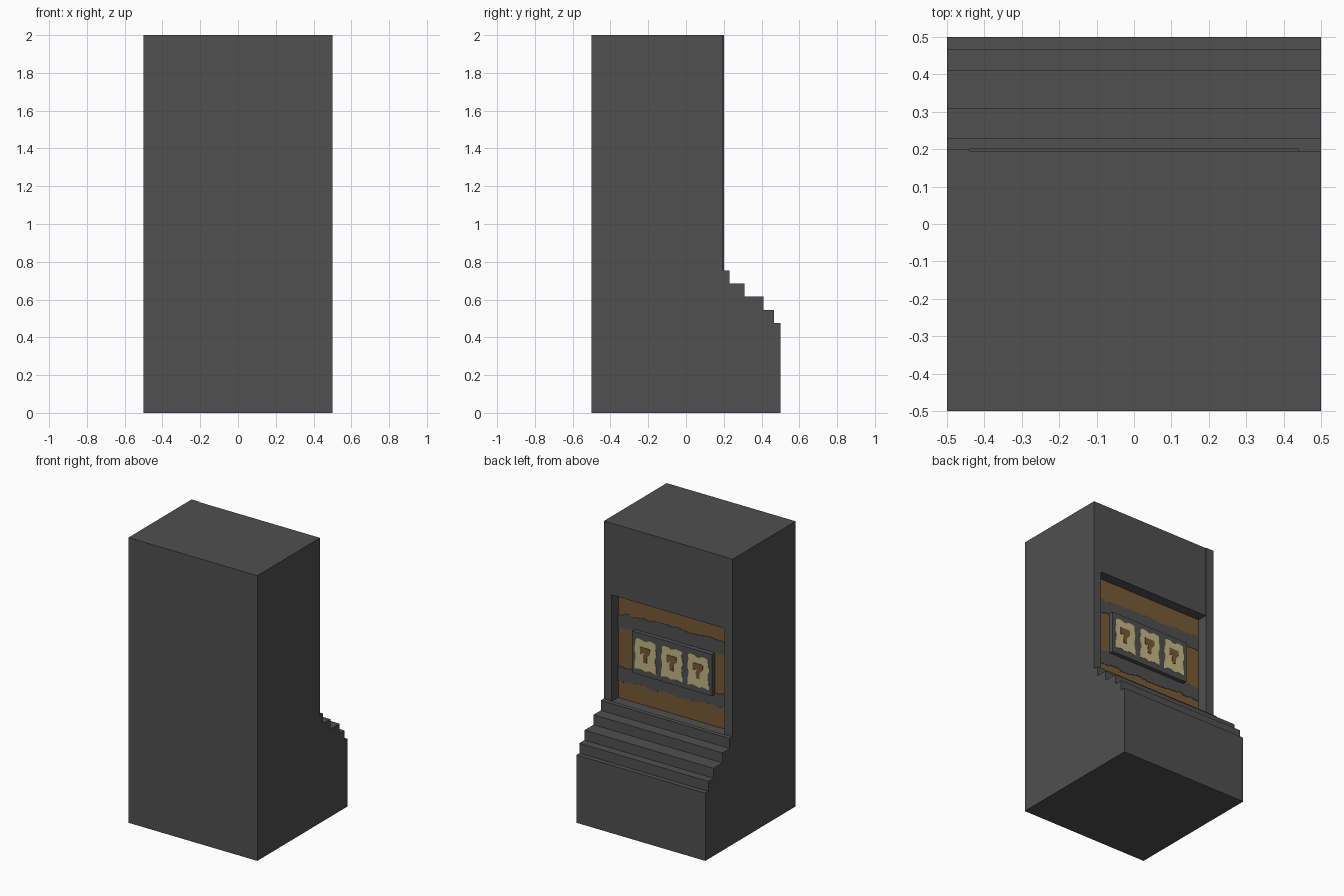
import bpy, bmesh, math, random
from mathutils import Vector

random.seed(4)
cube = bpy.data.objects.get("Cube")
if cube:
    bpy.data.objects.remove(cube, do_unlink=True)


def material(name, r, g, b):
    m = bpy.data.materials.new(name)
    m.use_nodes = True
    m.diffuse_color = (r, g, b, 1)
    m.node_tree.nodes["Principled BSDF"].inputs["Base Color"].default_value = (r, g, b, 1)
    return m


GREY = material("charcoal_grey", 0.08, 0.08, 0.08)
BROWN = material("warm_brown", 0.19, 0.10, 0.037)
CREAM = material("pale_cream", 0.55, 0.48, 0.24)


def prism(name, points, direction, mat):
    """Solid made from a flat outline pushed along a direction."""
    bm = bmesh.new()
    face = bm.faces.new([bm.verts.new(p) for p in points])
    out = bmesh.ops.extrude_face_region(bm, geom=[face])
    bmesh.ops.translate(bm, vec=Vector(direction),
                        verts=[v for v in out["geom"] if isinstance(v, bmesh.types.BMVert)])
    bmesh.ops.recalc_face_normals(bm, faces=bm.faces)
    mesh = bpy.data.meshes.new(name)
    bm.to_mesh(mesh)
    bm.free()
    mesh.materials.append(mat)
    obj = bpy.data.objects.new(name, mesh)
    bpy.context.scene.collection.objects.link(obj)
    return obj


def box(name, x0, x1, y0, y1, z0, z1, mat):
    outline = [(x0, y0, z0), (x1, y0, z0), (x1, y0, z1), (x0, y0, z1)]
    return prism(name, outline, (0, y1 - y0, 0), mat)


def plate(name, outline, y, mat, thick=0.003):
    """Thin painted plate standing on a wall that faces +y."""
    return prism(name, [(x, y, z) for x, z in outline], (0, thick, 0), mat)


# Cabinet with a stepped lower front
top, step = 0.755, 0.07
profile = [(-0.5, 0), (0.5, 0)]
depths = [0.5, 0.467, 0.41, 0.31, 0.23, 0.195]
for i in range(len(depths) - 1):
    z = top - step * (4 - i)
    profile += [(depths[i], z), (depths[i + 1], z)]
profile += [(0.195, 2), (-0.5, 2)]
cabinet = prism("cabinet", [(-0.5, y, z) for y, z in profile], (1, 0, 0), GREY)

# Display recess
cutter = box("recess_cutter", -0.44, 0.44, 0.12, 0.2, 0.75, 1.497, GREY)
cutter.hide_render = True
cut = cabinet.modifiers.new("recess", 'BOOLEAN')
cut.operation, cut.solver, cut.object = 'DIFFERENCE', 'EXACT', cutter
bpy.context.view_layer.objects.active = cabinet
bpy.ops.object.modifier_apply(modifier=cut.name)
bpy.data.objects.remove(cutter, do_unlink=True)

# Slightly raised side strip
box("side_strip", -0.5, -0.44, 0.195, 0.2, top, 2, GREY)

# Brown backing panel in the recess
box("backing_panel", -0.44, 0.44, 0.12, 0.122, 0.75, 1.497, BROWN)


# Ragged grey stripes across the backing
def ragged_edge(z, slope, count=20):
    edge = []
    for i in range(count):
        x0, x1 = (-0.44 + 0.88 * (i + k) / count for k in (0, 1))
        h = z - slope * (x0 + x1) / 2 + random.choice((-1, 0, 1)) * 0.007
        edge += [(x0, h), (x1, h)]
    return edge


for name, low, high in (("lower_stripe", 0.885, 0.98), ("upper_stripe", 1.262, 1.357)):
    outline = ragged_edge(low, 0.03) + ragged_edge(high, 0.03)[::-1]
    plate(name, outline, 0.122, GREY)

# Raised reel window
box("reel_window", -0.31, 0.31, 0.12, 0.155, 0.972, 1.265, GREY)

# Three ragged reels, each with a hooked symbol
symbol = [(0.04, 0.055), (-0.035, 0.055), (-0.038, 0.02), (-0.012, -0.01),
          (-0.012, -0.05), (0.014, -0.05), (0.018, -0.01), (0.008, 0.015),
          (0.025, 0.015), (0.025, 0.005), (0.04, 0.005)]
STEPS = 28
for name, cx in (("left", -0.205), ("middle", 0.0), ("right", 0.205)):
    reel = []
    for i in range(STEPS):
        a = math.tau * (i + 0.5) / STEPS
        c, s = math.cos(a), math.sin(a)
        k = 1 / max(abs(c), abs(s))
        k -= 0.09 * (i % 4 // 2) + random.uniform(0, 0.05)
        reel.append((cx + 0.085 * k * c, 1.118 + 0.113 * k * s))
    plate(name + "_reel", reel, 0.155, CREAM)
    plate(name + "_symbol", [(cx + x, 1.118 + z) for x, z in symbol], 0.158, BROWN)
